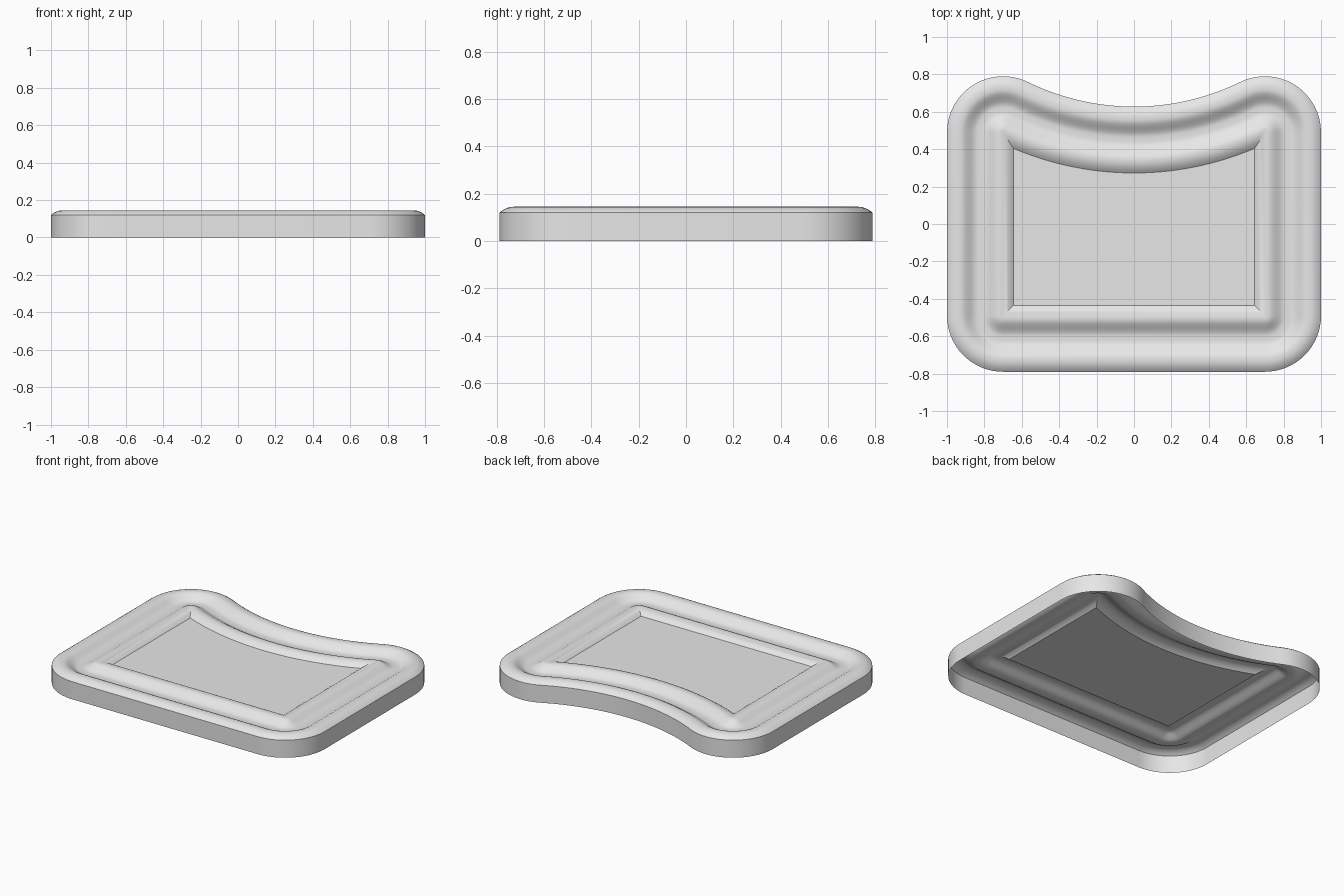
import bpy, bmesh
from math import sin, cos, pi, asin, atan2, radians, hypot

cube = bpy.data.objects.get("Cube")
if cube:
    bpy.data.objects.remove(cube)

HALF_X, HALF_Y, CORNER = 1.0, 0.79, 0.3
CX, CY = HALF_X - CORNER, HALF_Y - CORNER      # centre of each rounded corner
ARC_Y = 1.92                                   # centre of the scooped back edge
ARC_R = hypot(CX, ARC_Y - CY) - CORNER         # scoop is tangent to the corners
SEG, ARC_SEG = 16, 40


def half_outline(inset):
    """Right half of the inset outline, from front corner to middle of the back."""
    r = max(CORNER - inset, 0)
    big = ARC_R + inset
    if r > 0:
        cx, front, back = CX, -CY, CY
        swing = atan2(CX, ARC_Y - CY)
    else:                                      # corners turn into sharp mitres
        cx, front = HALF_X - inset, inset - HALF_Y
        swing = asin(cx / big)
        back = ARC_Y - big * cos(swing)
    lobe = pi / 2 + swing
    pts = []
    for i in range(SEG + 1):
        a = -pi / 2 + pi / 2 * i / SEG
        pts.append((cx + r * cos(a), front + r * sin(a)))
    for i in range(SEG + 1):
        a = lobe * i / SEG
        pts.append((cx + r * cos(a), back + r * sin(a)))
    for i in range(1, ARC_SEG + 1):
        a = swing * (1 - i / ARC_SEG)
        pts.append((big * sin(a), ARC_Y - big * cos(a)))
    return pts


def outline(inset):
    right = half_outline(inset)
    return right + [(-x, y) for x, y in reversed(right[:-1])]


def ease(d0, z0, d1, z1, steps=10):
    """S-shaped slope between two levels."""
    return [(d0 + (d1 - d0) * i / steps,
             z0 + (z1 - z0) * (1 - cos(pi * i / steps)) / 2)
            for i in range(steps + 1)]


def crown(d_edge, z_edge, d_top, z_top, steps=7):
    """Parabolic rounding from a creased edge up to a flat top."""
    return [(d_edge + (d_top - d_edge) * i / steps,
             z_top - (z_top - z_edge) * (1 - i / steps) ** 2)
            for i in range(steps + 1)]


# Section as (inset, height): wall, rounded rim, groove, ridge, panel edge
section = [(0, 0)]
section += crown(0, 0.12, 0.06, 0.145)
section += ease(0.07, 0.145, 0.165, 0.105)
section += ease(0.19, 0.105, 0.285, 0.143)
section += reversed(crown(0.355, 0.115, 0.29, 0.143))

# Loft the section around the outline, open underneath
bm = bmesh.new()
rings = [[bm.verts.new((x, y, z)) for x, y in outline(d)] for d, z in section]
for low, high in zip(rings, rings[1:]):
    n = len(low)
    for i in range(n):
        j = (i + 1) % n
        bm.faces.new((low[i], low[j], high[j], high[i]))

# Flat centre panel
bm.faces.new(rings[-1])
bmesh.ops.remove_doubles(bm, verts=bm.verts, dist=0.0002)

mesh = bpy.data.meshes.new("tray_shell")
bm.to_mesh(mesh)
bm.free()
tray = bpy.data.objects.new("tray_shell", mesh)
bpy.context.collection.objects.link(tray)

# Plain grey material
grey = bpy.data.materials.new("light_grey")
grey.use_nodes = True
colour = (0.8, 0.8, 0.8, 1)
grey.diffuse_color = colour
grey.node_tree.nodes["Principled BSDF"].inputs["Base Color"].default_value = colour
mesh.materials.append(grey)

bpy.ops.object.select_all(action='DESELECT')
tray.select_set(True)
bpy.context.view_layer.objects.active = tray
bpy.ops.object.shade_smooth_by_angle(angle=radians(30))
